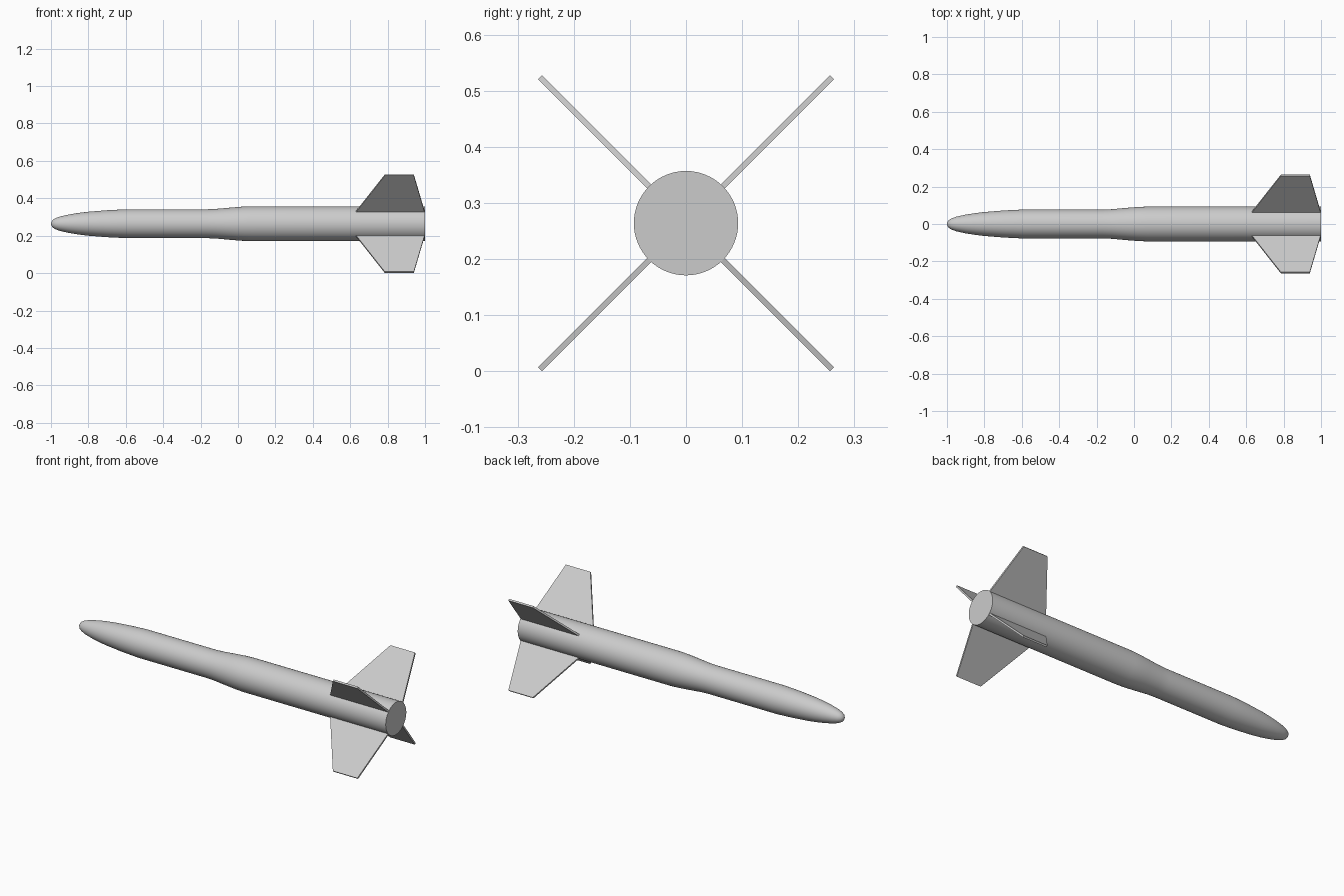
import bpy, bmesh, math
from mathutils import Matrix, Vector

cube = bpy.data.objects.get("Cube")
if cube:
    bpy.data.objects.remove(cube, do_unlink=True)

AXIS_Z = 0.264
SEGMENTS = 64

grey = bpy.data.materials.new("light grey")
grey.use_nodes = True
grey.diffuse_color = (0.6, 0.6, 0.6, 1)
grey.node_tree.nodes["Principled BSDF"].inputs["Base Color"].default_value = (0.6, 0.6, 0.6, 1)


def finish(name, bm):
    bmesh.ops.recalc_face_normals(bm, faces=bm.faces)
    mesh = bpy.data.meshes.new(name)
    bm.to_mesh(mesh)
    bm.free()
    mesh.materials.append(grey)
    obj = bpy.data.objects.new(name, mesh)
    obj.location.z = AXIS_Z
    bpy.context.collection.objects.link(obj)
    return obj


# Body: profile (x, radius) spun about the long axis, with a blunt rounded nose
profile = [(-1, 0), (-0.998, 0.01), (-0.99, 0.021), (-0.975, 0.03), (-0.95, 0.039),
           (-0.9, 0.05), (-0.85, 0.058), (-0.8, 0.064), (-0.7, 0.072), (-0.6, 0.077),
           (-0.17, 0.077), (-0.12, 0.079), (-0.03, 0.087), (0.02, 0.091), (0.07, 0.093),
           (1, 0.093), (1, 0)]
bm = bmesh.new()
verts = [bm.verts.new((x, 0, r)) for x, r in profile]
edges = [bm.edges.new(pair) for pair in zip(verts, verts[1:])]
bmesh.ops.spin(bm, geom=verts + edges, cent=(0, 0, 0), axis=(1, 0, 0),
               angle=math.tau, steps=SEGMENTS)
bmesh.ops.remove_doubles(bm, verts=bm.verts, dist=0.0001)
body = finish("body", bm)
bpy.ops.object.select_all(action="DESELECT")
body.select_set(True)
bpy.context.view_layer.objects.active = body
bpy.ops.object.shade_smooth_by_angle(angle=math.radians(35))

# Tail fins: thin swept plates, one on each diagonal
outline = [(0.63, 0.09), (0.785, 0.368), (0.94, 0.368), (0.998, 0.09)]
THICK = 0.01
for i, name in enumerate(["upper_back", "lower_back", "lower_front", "upper_front"]):
    bm = bmesh.new()
    face = bm.faces.new([bm.verts.new((x, -THICK / 2, r)) for x, r in outline])
    ext = bmesh.ops.extrude_face_region(bm, geom=[face])
    bmesh.ops.translate(bm, vec=Vector((0, THICK, 0)),
                        verts=[v for v in ext["geom"] if isinstance(v, bmesh.types.BMVert)])
    turn = Matrix.Rotation(-math.pi / 4 - i * math.pi / 2, 3, "X")
    bmesh.ops.rotate(bm, verts=bm.verts, cent=(0, 0, 0), matrix=turn)
    finish(name + "_fin", bm)
